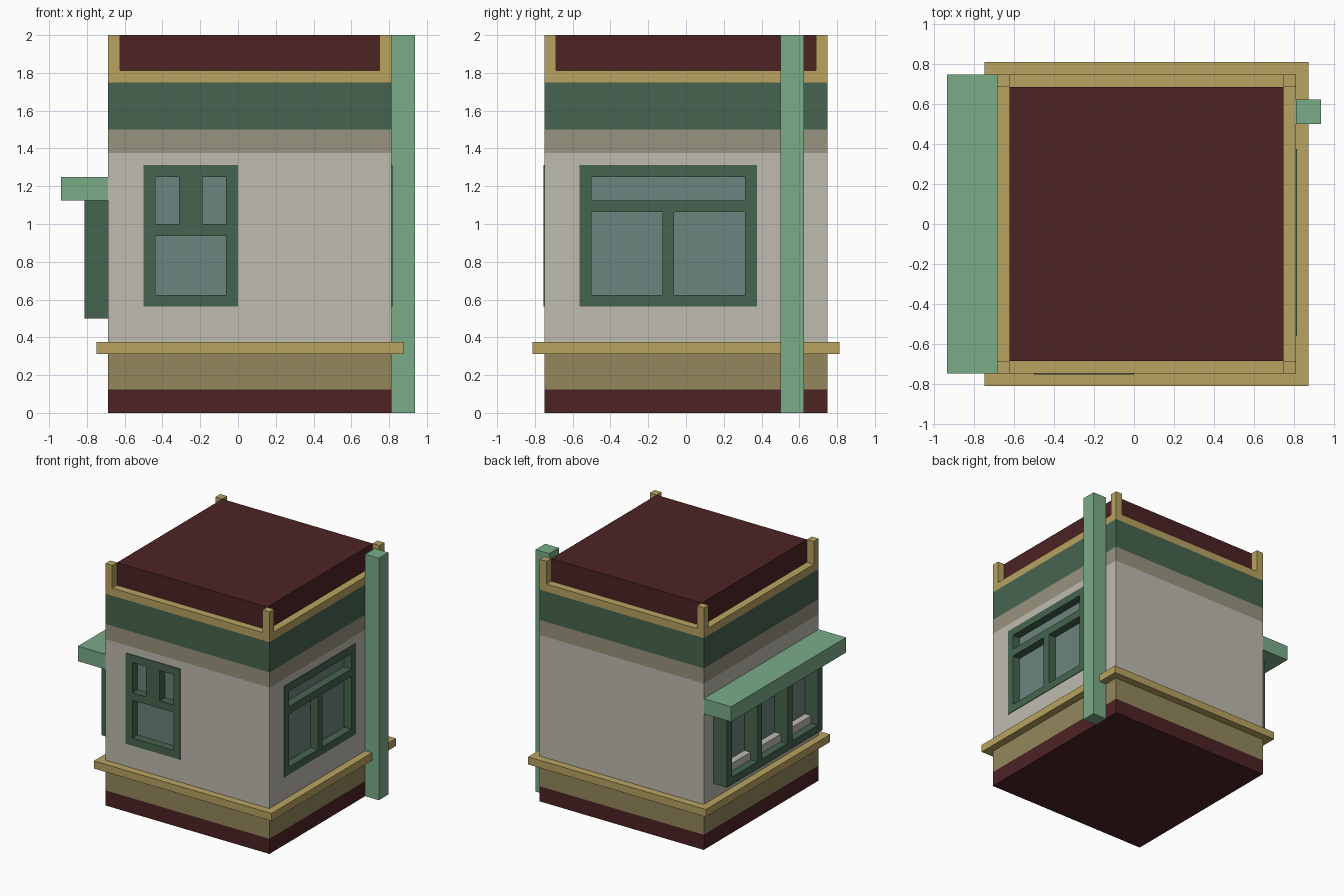
import bpy
import bmesh

U = 1 / 16  # building module: every size below is in sixteenths

cube = bpy.data.objects.get("Cube")
if cube:
    bpy.data.objects.remove(cube, do_unlink=True)


def material(name, rgb):
    linear = [((c / 255 + 0.055) / 1.055) ** 2.4 for c in rgb]
    mat = bpy.data.materials.new(name)
    mat.use_nodes = True
    mat.diffuse_color = (*linear, 1)
    bsdf = next(n for n in mat.node_tree.nodes if n.type == "BSDF_PRINCIPLED")
    bsdf.inputs["Base Color"].default_value = (*linear, 1)
    return mat


maroon = material("maroon", (77, 35, 36))
khaki = material("khaki", (147, 135, 93))
gold = material("gold", (184, 163, 96))
plaster = material("plaster", (191, 187, 176))
stone = material("grey_khaki", (152, 148, 126))
green = material("dark_green", (70, 100, 79))
mint = material("light_green", (122, 172, 137))
glass = material("glass", (109, 131, 125))


def boxes(name, mat, *extents):
    """One object made of boxes, each given as (x0, x1, y0, y1, z0, z1)."""
    bm = bmesh.new()
    for x0, x1, y0, y1, z0, z1 in extents:
        verts = bmesh.ops.create_cube(bm, size=1)["verts"]
        for v in verts:
            v.co.x = (x1 if v.co.x > 0 else x0) * U
            v.co.y = (y1 if v.co.y > 0 else y0) * U
            v.co.z = (z1 if v.co.z > 0 else z0) * U
    mesh = bpy.data.meshes.new(name)
    bm.to_mesh(mesh)
    bm.free()
    mesh.materials.append(mat)
    obj = bpy.data.objects.new(name, mesh)
    bpy.context.scene.collection.objects.link(obj)
    return obj


def cut(target, cutter):
    mod = target.modifiers.new("cut", "BOOLEAN")
    mod.operation = "DIFFERENCE"
    mod.solver = "EXACT"
    mod.object = cutter
    bpy.context.view_layer.objects.active = target
    bpy.ops.object.modifier_apply(modifier=mod.name)
    bpy.data.objects.remove(cutter, do_unlink=True)


# Footprint of the tower
X0, X1, Y = -11, 13, 12


def band(name, mat, z0, z1, grow=0):
    return boxes(name, mat, (X0 - grow, X1 + grow, -Y - grow, Y + grow, z0, z1))


# Stacked storeys and trims
band("plinth", maroon, 0, 2)
band("lower_band", khaki, 2, 5)
band("ledge", gold, 5, 6, grow=1)
wall = band("wall", plaster, 6, 22)
band("upper_band", stone, 22, 24)
band("frieze", green, 24, 28)
band("roof_rim", gold, 28, 29)
band("roof_block", maroon, 29, 32, grow=-1)

# Corner posts of the roof
boxes("roof_posts", gold, *[(x, x + 1, y, y + 1, 29, 32)
                            for x in (X0, X1 - 1) for y in (-Y, Y - 1)])


# Recessed windows: u runs along the wall, depth runs inwards
def on_front(u0, u1, d0, d1, z0, z1):
    return (u0, u1, -Y + d0, -Y + d1, z0, z1)


def on_right(u0, u1, d0, d1, z0, z1):
    return (X1 - d1, X1 - d0, u0, u1, z0, z1)


def window(name, place, u0, u1, z0, z1, bars):
    cut(wall, boxes("cutter", plaster, place(u0, u1, -1, 1.2, z0, z1)))
    rim = [(u0, u0 + 1, z0, z1), (u1 - 1, u1, z0, z1),
           (u0 + 1, u1 - 1, z0, z0 + 1), (u0 + 1, u1 - 1, z1 - 1, z1)]
    boxes(name + "_frame", green,
          *[place(a, b, -0.08, 1, c, d) for a, b, c, d in rim + bars])
    boxes(name + "_glass", glass, place(u0, u1, 1, 1.2, z0, z1))


window("front_window", on_front, -8, 0, 9, 21,
       [(-7, -1, 15, 16), (-5, -3, 16, 20)])
window("right_window", on_right, -9, 6, 9, 21,
       [(-8, 5, 17, 18), (-2, -1, 10, 17)])

# Serving bay under the awning
pitch = 19 / 3
uprights = [-10 + i * pitch for i in range(4)]
bay = (X0 - 2, X0)
boxes("bay_frame", green,
      (*bay, -10, 10, 8, 9), (*bay, -10, 10, 17, 18),
      *[(*bay, y, y + 1, 9, 17) for y in uprights])
boxes("bay_glass", glass,
      *[(X0 - 0.1, X0, y + 1, y + pitch, 9, 17) for y in uprights[:3]])
boxes("bay_counters", plaster,
      *[(X0 - 1, X0 - 0.1, y + 1, y + pitch, 9, 10) for y in uprights[:3]])
boxes("awning", mint, (X0 - 4, X0, -Y, Y, 18, 20))

# Downpipe on the right wall
boxes("downpipe", mint, (X1, X1 + 2, 8, 10, 0, 32))
